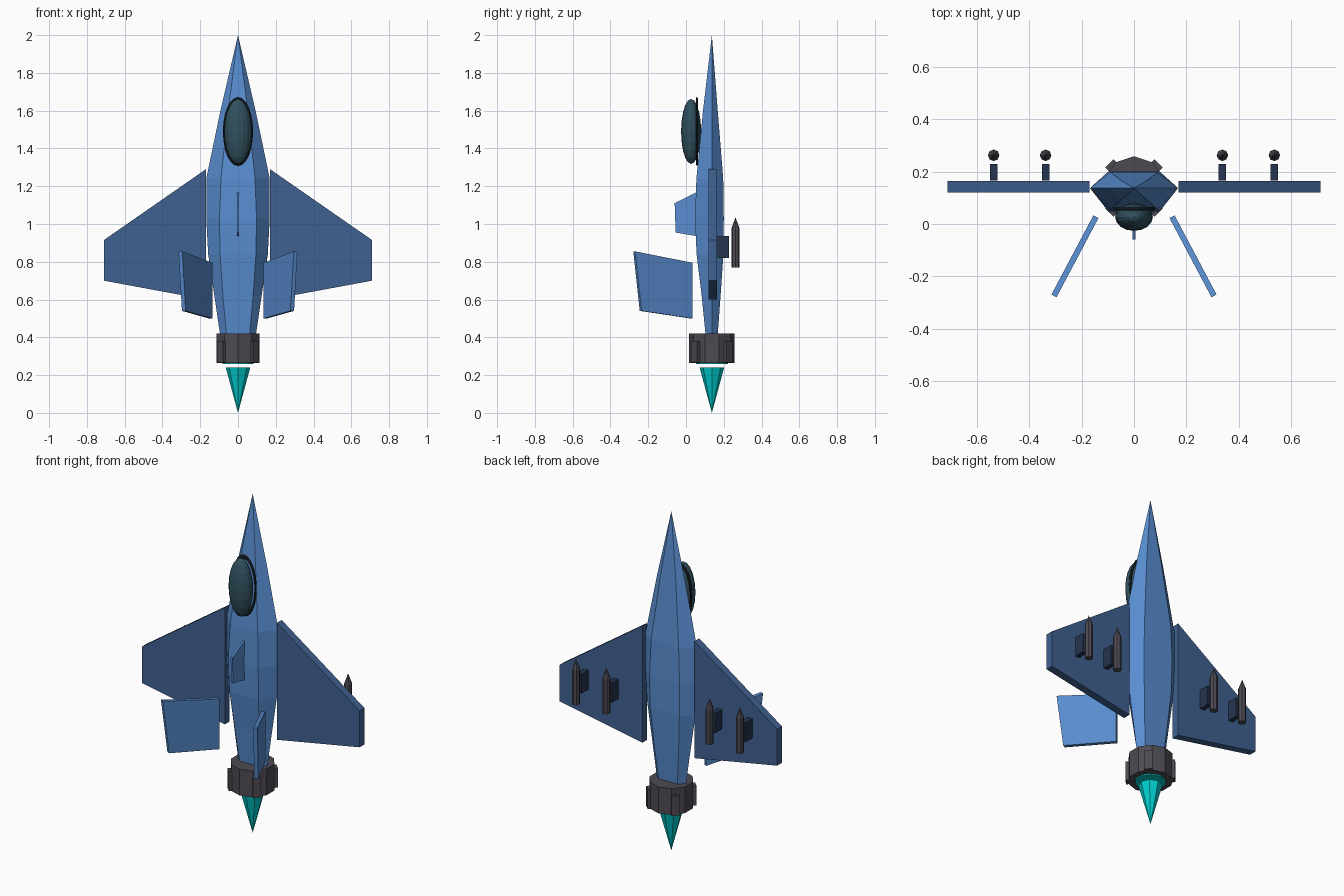
import bpy, bmesh, math
from mathutils import Vector, Matrix

if "Cube" in bpy.data.objects:
    bpy.data.objects.remove(bpy.data.objects["Cube"])

AXIS_Y = 0.137  # hull centreline


def material(name, rgb):
    m = bpy.data.materials.new(name)
    m.diffuse_color = (*rgb, 1)
    m.use_nodes = True
    m.node_tree.nodes["Principled BSDF"].inputs["Base Color"].default_value = m.diffuse_color
    return m


HULL = material("hull_blue", (0.10, 0.27, 0.64))
WING = material("wing_blue", (0.05, 0.12, 0.28))
PYLON = material("pylon_navy", (0.018, 0.035, 0.08))
METAL = material("dark_metal", (0.075, 0.068, 0.085))
GLASS = material("canopy_glass", (0.03, 0.08, 0.11))
RIM = material("canopy_rim", (0.010, 0.018, 0.025))
FLAME = material("flame_cyan", (0.0, 0.62, 0.63))


def finish(bm, name, mat):
    bmesh.ops.recalc_face_normals(bm, faces=bm.faces)
    me = bpy.data.meshes.new(name)
    bm.to_mesh(me)
    bm.free()
    me.materials.append(mat)
    ob = bpy.data.objects.new(name, me)
    bpy.context.collection.objects.link(ob)
    return ob


def slab(name, outline, thickness, mat):
    """Flat outline extruded by a thickness vector, centred on the outline."""
    bm = bmesh.new()
    t = Vector(thickness)
    face = bm.faces.new([bm.verts.new(Vector(p) - t / 2) for p in outline])
    ext = bmesh.ops.extrude_face_region(bm, geom=[face])
    bmesh.ops.translate(bm, vec=t, verts=[v for v in ext["geom"] if isinstance(v, bmesh.types.BMVert)])
    return finish(bm, name, mat)


def box(name, loc, size, mat, turn=0):
    bm = bmesh.new()
    bmesh.ops.create_cube(bm, size=1, matrix=Matrix.Translation(loc)
                          @ Matrix.Rotation(turn, 4, 'Z') @ Matrix.Diagonal((*size, 1)))
    return finish(bm, name, mat)


def loft(name, rings, tips, mat):
    """Bridge stacked rings of points; tips = (bottom, top) apex points or None for a flat cap."""
    bm = bmesh.new()
    vs = [[bm.verts.new(p) for p in r] for r in rings]
    n = len(vs[0])
    for a, b in zip(vs, vs[1:]):
        for i in range(n):
            bm.faces.new((a[i], a[(i + 1) % n], b[(i + 1) % n], b[i]))
    for ring, tip in ((vs[0], tips[0]), (vs[-1], tips[1])):
        if tip is None:
            bm.faces.new(ring)
        else:
            apex = bm.verts.new(tip)
            for i in range(n):
                bm.faces.new((ring[i], ring[(i + 1) % n], apex))
    return finish(bm, name, mat)


def circle(x, y, z, r, n):
    return [(x + r * math.sin(2 * math.pi * i / n), y + r * math.cos(2 * math.pi * i / n), z)
            for i in range(n)]


# Fuselage: hexagonal sections (z, half width, flat half width, front y, back y)
sections = [(0.40, 0.093, 0.06, 0.105, 0.167), (0.62, 0.125, 0.08, 0.083, 0.183),
            (0.84, 0.158, 0.095, 0.056, 0.198), (1.03, 0.168, 0.098, 0.048, 0.200),
            (1.24, 0.168, 0.09, 0.055, 0.197), (1.60, 0.093, 0.052, 0.090, 0.168)]
rings = [[(-w, AXIS_Y, z), (-f, y0, z), (f, y0, z), (w, AXIS_Y, z), (f, y1, z), (-f, y1, z)]
         for z, w, f, y0, y1 in sections]
loft("fuselage", rings, (None, (0, AXIS_Y, 2.0)), HULL)

# Canopy and its rim
bm = bmesh.new()
bmesh.ops.create_uvsphere(bm, u_segments=16, v_segments=10, radius=1,
                          matrix=Matrix.Translation((0, 0.027, 1.49)) @ Matrix.Diagonal((0.072, 0.053, 0.172, 1)))
finish(bm, "canopy", GLASS)
bpy.ops.mesh.primitive_torus_add(major_segments=24, minor_segments=6, major_radius=1, minor_radius=0.08,
                                 location=(0, 0.058, 1.49), rotation=(math.pi / 2, 0, 0))
rim = bpy.context.object
rim.name = "canopy_rim"
rim.scale = (0.074, 0.169, 0.09)
rim.data.materials.append(RIM)

# Small fin behind the canopy
slab("dorsal_fin", [(0, 0.06, 1.17), (0, -0.06, 1.11), (0, -0.055, 0.955), (0, 0.06, 0.935)],
     (0.012, 0, 0), HULL)

for side, s in (("right", 1), ("left", -1)):
    # Main wing
    slab(f"{side}_wing", [(s * 0.17, 0.142, 1.29), (s * 0.71, 0.142, 0.915),
                          (s * 0.71, 0.142, 0.70), (s * 0.17, 0.142, 0.60)], (0, 0.045, 0), WING)
    # Splayed tail fin
    slab(f"{side}_tail_fin", [(s * 0.145, 0.028, 0.795), (s * 0.305, -0.274, 0.855),
                              (s * 0.287, -0.240, 0.54), (s * 0.145, 0.028, 0.50)],
         (s * 0.0195, 0.0102, 0), HULL)
    # Pylons and missiles behind the wing
    for place, x in (("inner", 0.337), ("outer", 0.535)):
        box(f"{side}_{place}_pylon", (s * x, 0.197, 0.878), (0.028, 0.062, 0.115), PYLON)
        loft(f"{side}_{place}_missile", [circle(s * x, 0.262, z, 0.022, 8) for z in (0.77, 0.975)],
             (None, (s * x, 0.262, 1.035)), METAL)

# Engine nozzle with four petals
loft("engine_nozzle", [circle(0, AXIS_Y, z, 0.121, 10) for z in (0.265, 0.42)], (None, None), METAL)
for i in range(4):
    a = math.pi / 4 + i * math.pi / 2
    box(f"nozzle_petal_{i + 1}", (0.122 * math.cos(a), AXIS_Y + 0.122 * math.sin(a), 0.323),
        (0.022, 0.045, 0.115), METAL, a)

# Exhaust glow and flame
loft("exhaust_glow", [circle(0, AXIS_Y, z, 0.085, 10) for z in (0.258, 0.27)], (None, None), FLAME)
loft("exhaust_flame", [circle(0, AXIS_Y, 0.24, 0.065, 8)], ((0, AXIS_Y, 0.0), None), FLAME)
